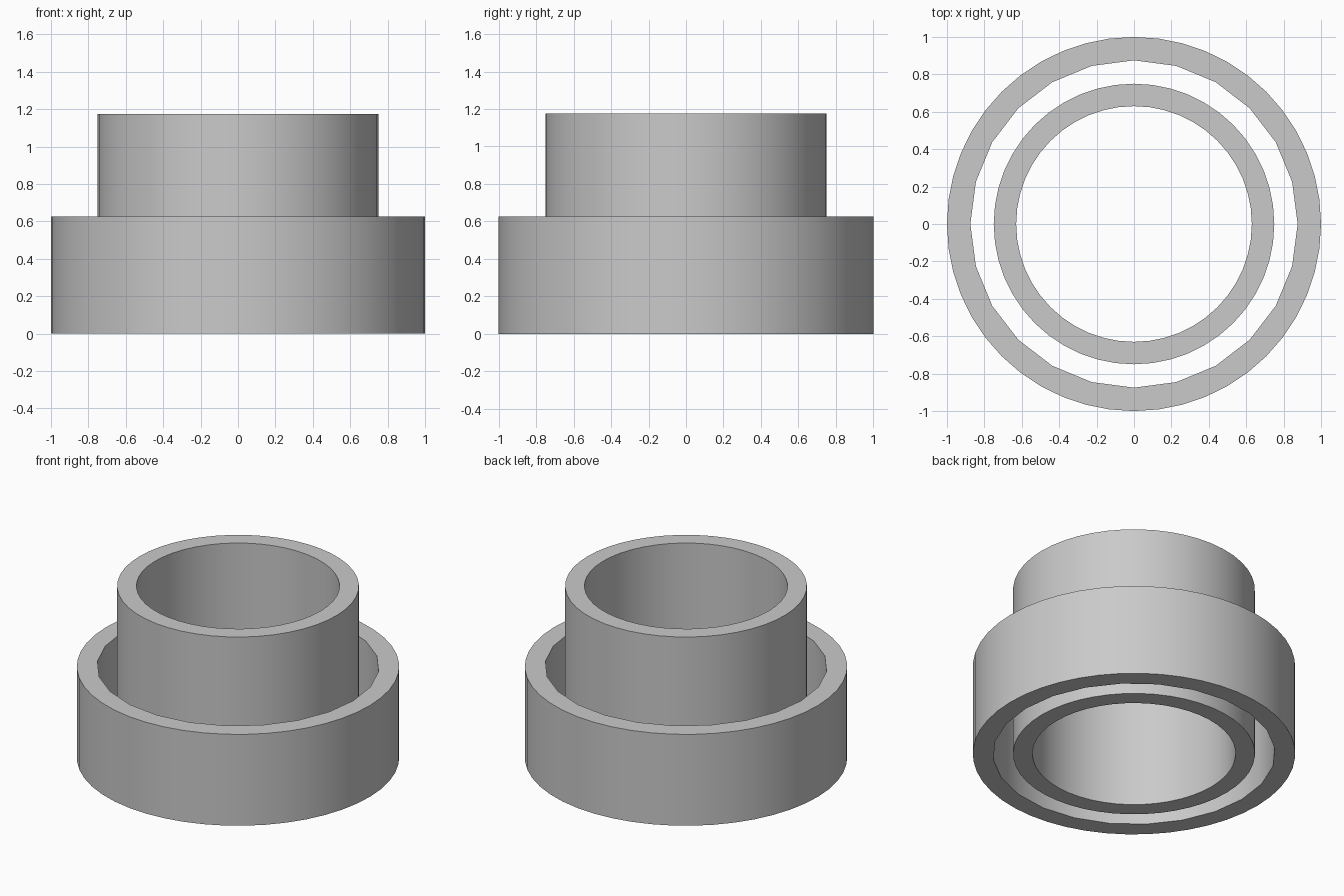
import bpy, bmesh
from math import cos, sin, pi, radians

cube = bpy.data.objects.get("Cube")
if cube:
    bpy.data.objects.remove(cube, do_unlink=True)

SEGMENTS = 48

grey = bpy.data.materials.new("light_grey")
grey.use_nodes = True
colour = (0.59, 0.59, 0.59, 1)
grey.diffuse_color = colour
grey.node_tree.nodes["Principled BSDF"].inputs["Base Color"].default_value = colour


def circle(bm, radius, z, faceted):
    """Ring of vertices; faceted puts every second one on the chord midpoint."""
    verts = []
    for i in range(SEGMENTS):
        a = 2 * pi * i / SEGMENTS
        r = radius * cos(2 * pi / SEGMENTS) if faceted and i % 2 else radius
        verts.append(bm.verts.new((r * cos(a), r * sin(a), z)))
    return verts


def tube(name, outer, inner, height, faceted_bore=False):
    """Open pipe standing on the ground, from a revolved rectangle."""
    bm = bmesh.new()
    rings = [circle(bm, outer, 0, False), circle(bm, outer, height, False),
             circle(bm, inner, height, faceted_bore), circle(bm, inner, 0, faceted_bore)]
    for a, b in zip(rings, rings[1:] + rings[:1]):
        for i in range(SEGMENTS):
            j = (i + 1) % SEGMENTS
            bm.faces.new((a[i], a[j], b[j], b[i]))
    bmesh.ops.recalc_face_normals(bm, faces=bm.faces)
    mesh = bpy.data.meshes.new(name)
    bm.to_mesh(mesh)
    bm.free()
    mesh.materials.append(grey)
    obj = bpy.data.objects.new(name, mesh)
    bpy.context.collection.objects.link(obj)
    bpy.ops.object.select_all(action='DESELECT')
    obj.select_set(True)
    bpy.context.view_layer.objects.active = obj
    bpy.ops.object.shade_smooth_by_angle(angle=radians(30))


# Wide low collar with a coarser bore, and the taller sleeve inside it
tube("outer_collar", 1.0, 0.875, 0.625, faceted_bore=True)
tube("inner_sleeve", 0.75, 0.63, 1.175)
